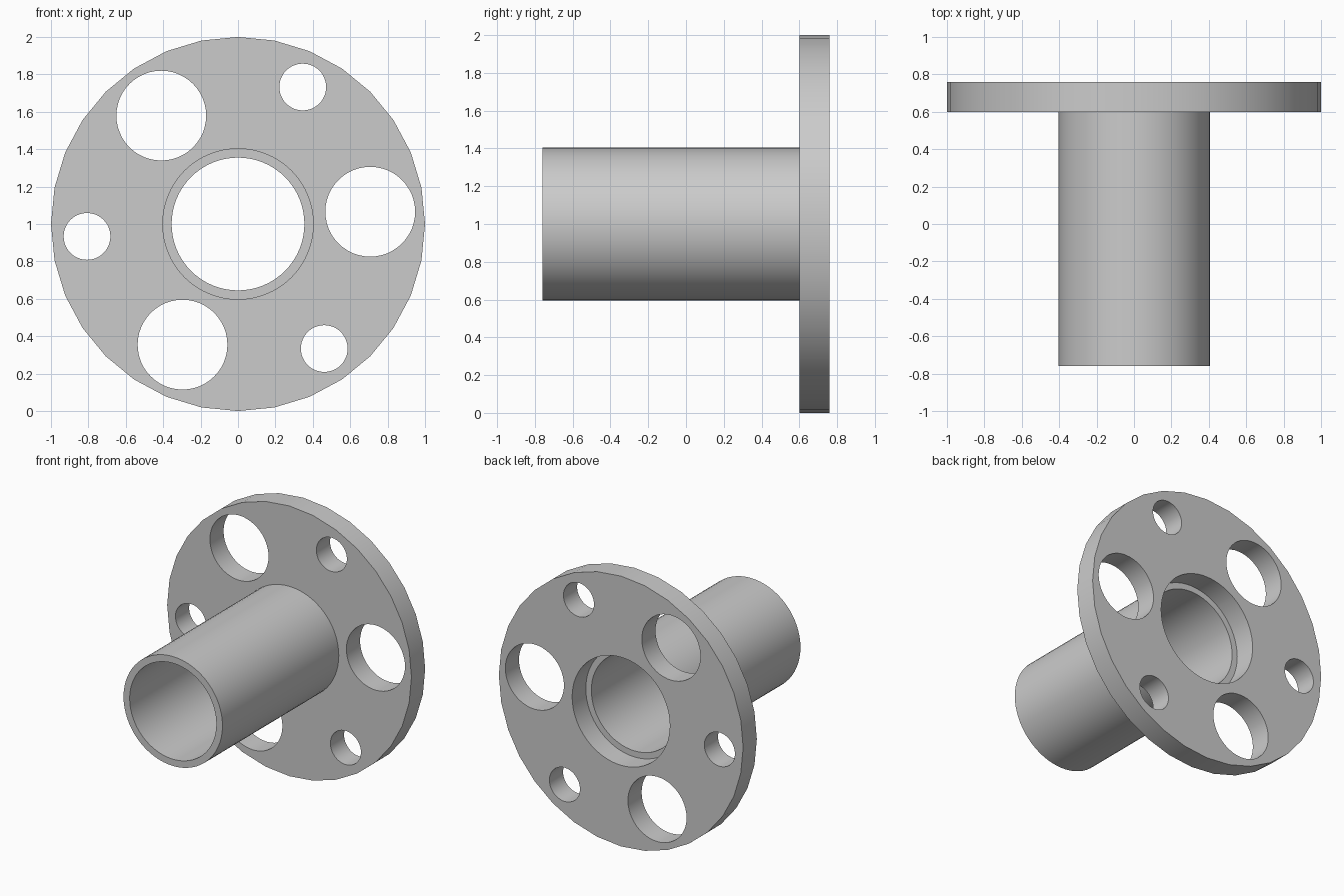
import bpy, bmesh, math
from mathutils import Matrix, Vector

old = bpy.data.objects.get("Cube")
if old:
    bpy.data.objects.remove(old, do_unlink=True)

GREY = (0.6, 0.6, 0.6, 1)
metal = bpy.data.materials.new("plain grey")
metal.use_nodes = True
metal.diffuse_color = GREY
metal.node_tree.nodes["Principled BSDF"].inputs["Base Color"].default_value = GREY

AXIS_Z = 1.0                      # height of the shared axis
BACK, PLATE, FRONT = 0.76, 0.6, -0.76


def add_disc(bm, x, z, radius, y0, y1, sides):
    """Solid cylinder lying along y."""
    place = Matrix.Translation((x, (y0 + y1) / 2, z)) @ Matrix.Rotation(math.pi / 2, 4, 'X')
    bmesh.ops.create_cone(bm, cap_ends=True, segments=sides, radius1=radius,
                          radius2=radius, depth=abs(y1 - y0), matrix=place)


def make_object(name, bm):
    bmesh.ops.recalc_face_normals(bm, faces=bm.faces)
    mesh = bpy.data.meshes.new(name)
    bm.to_mesh(mesh)
    bm.free()
    mesh.materials.append(metal)
    obj = bpy.data.objects.new(name, mesh)
    bpy.context.collection.objects.link(obj)
    return obj


def activate(obj):
    bpy.ops.object.select_all(action='DESELECT')
    obj.select_set(True)
    bpy.context.view_layer.objects.active = obj


# Flange plate
bm = bmesh.new()
add_disc(bm, 0, AXIS_Z, 1.0, PLATE, BACK, 32)
flange = make_object("flange", bm)

# Cutters: centre bore, three large and three small holes
bm = bmesh.new()
add_disc(bm, 0, AXIS_Z, 0.4, PLATE - 0.1, BACK + 0.1, 64)
for start, reach, radius in ((5.3, 0.71, 0.24), (64.7, 0.81, 0.125)):
    for k in range(3):
        a = math.radians(start + 120 * k)
        add_disc(bm, reach * math.cos(a), AXIS_Z + reach * math.sin(a),
                 radius, PLATE - 0.1, BACK + 0.1, 48)
cutter = make_object("hole_cutter", bm)
cutter.hide_render = True

activate(flange)
cut = flange.modifiers.new("holes", 'BOOLEAN')
cut.operation = 'DIFFERENCE'
cut.solver = 'EXACT'
cut.object = cutter
bpy.ops.object.modifier_apply(modifier=cut.name)
bpy.data.objects.remove(cutter, do_unlink=True)

# Hollow tube, spun from a rectangular wall section
bm = bmesh.new()
section = [bm.verts.new((r, y, AXIS_Z)) for r, y in
           ((0.355, FRONT), (0.405, FRONT), (0.405, PLATE), (0.355, PLATE))]
edges = [bm.edges.new((section[i], section[(i + 1) % 4])) for i in range(4)]
bmesh.ops.spin(bm, geom=section + edges, cent=Vector((0, 0, AXIS_Z)), axis=(0, 1, 0),
               angle=2 * math.pi, steps=64, use_merge=True)
bmesh.ops.remove_doubles(bm, verts=bm.verts, dist=0.0001)
tube = make_object("tube", bm)

# Smooth round walls, crisp rims
for obj in (flange, tube):
    activate(obj)
    bpy.ops.object.shade_smooth_by_angle(angle=math.radians(30))
